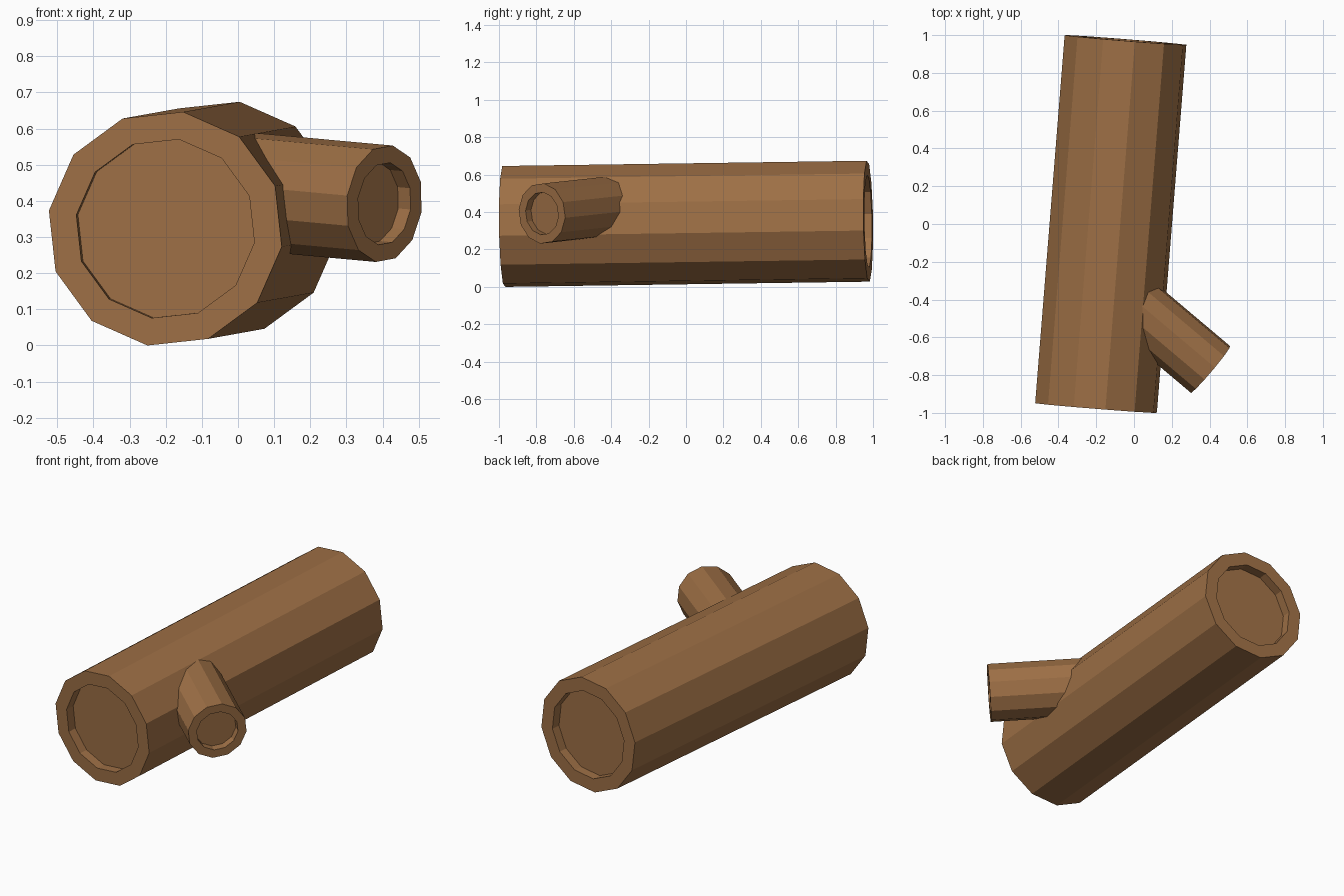
import bpy, bmesh, math
from mathutils import Vector

if "Cube" in bpy.data.objects:
    bpy.data.objects.remove(bpy.data.objects["Cube"])

bark = bpy.data.materials.new("brown_bark")
bark.diffuse_color = (0.34, 0.160, 0.060, 1)
bark.use_nodes = True
bark.node_tree.nodes["Principled BSDF"].inputs["Base Color"].default_value = bark.diffuse_color
SIDES = 12


def wood_tube(name, start, end, radius, inner, depth, twist, recess_start):
    """Twelve-sided log with a raised rim and sunken face at its ends."""
    start, end = Vector(start), Vector(end)
    d = (end - start).normalized()
    u = d.cross(Vector((0, 0, 1))).normalized()
    v = u.cross(d)
    # stations along the surface: (centre, radius)
    rings = [(start, radius), (end, radius), (end, inner), (end - d * depth, inner)]
    if recess_start:
        rings = [(start + d * depth, inner), (start, inner)] + rings

    bm = bmesh.new()
    loops = []
    for c, r in rings:
        angles = [math.radians(twist) + math.tau * i / SIDES for i in range(SIDES)]
        loops.append([bm.verts.new(c + r * (math.sin(a) * u + math.cos(a) * v))
                      for a in angles])
    for a, b in zip(loops, loops[1:]):
        for i in range(SIDES):
            j = (i + 1) % SIDES
            bm.faces.new((a[i], a[j], b[j], b[i]))
    bm.faces.new(loops[0])
    bm.faces.new(loops[-1])
    bmesh.ops.recalc_face_normals(bm, faces=bm.faces)
    mesh = bpy.data.meshes.new(name)
    bm.to_mesh(mesh)
    bm.free()
    mesh.materials.append(bark)
    ob = bpy.data.objects.new(name, mesh)
    bpy.context.collection.objects.link(ob)
    return ob


# Main trunk, slightly turned and tilted
wood_tube("log_trunk", (-0.201, -0.974, 0.323), (-0.045, 0.974, 0.351),
          0.327, 0.25, 0.055, 8.8, True)

# Branch stub, rooted inside the trunk
tip = Vector((0.405, -0.77, 0.392))
out = Vector((0.765, -0.645, -0.07)).normalized()
wood_tube("branch_stub", tip - out * 0.57, tip, 0.163, 0.115, 0.045, -8, False)
